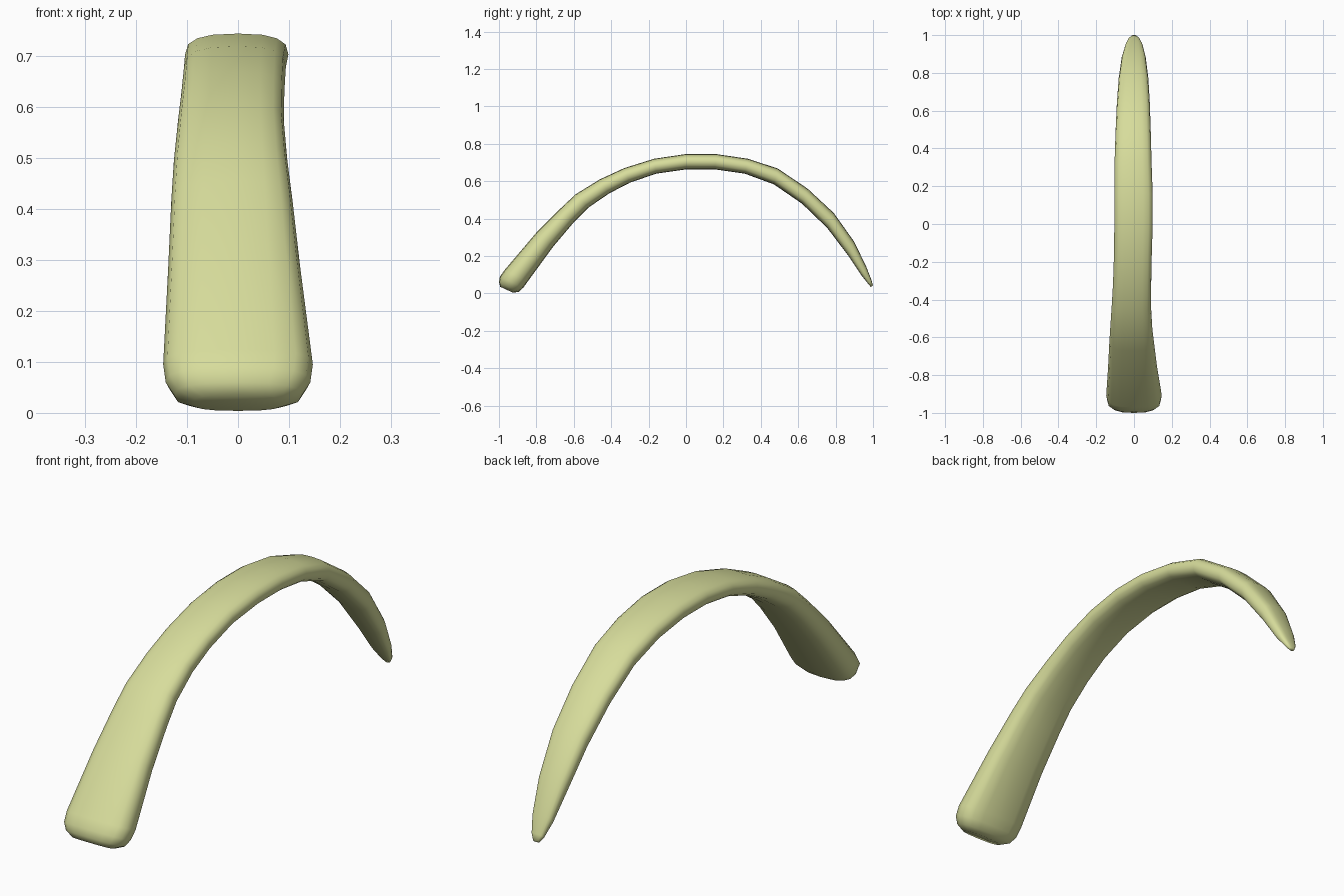
import bpy, bmesh, math
from mathutils import Vector

# Stations along the arch: outer y, z, inner y, z, left width, right width
stations = [
    (-0.993, 0.035, -0.925, 0.004, 0.090, 0.090),
    (-1.000, 0.060, -0.895, 0.008, 0.125, 0.125),
    (-0.995, 0.090, -0.870, 0.030, 0.142, 0.142),
    (-0.970, 0.125, -0.845, 0.065, 0.147, 0.147),
    (-0.800, 0.325, -0.710, 0.250, 0.137, 0.122),
    (-0.670, 0.455, -0.600, 0.380, 0.131, 0.107),
    (-0.590, 0.530, -0.520, 0.460, 0.126, 0.097),
    (-0.460, 0.610, -0.410, 0.535, 0.118, 0.090),
    (-0.330, 0.670, -0.300, 0.592, 0.111, 0.091),
    (-0.170, 0.720, -0.160, 0.640, 0.106, 0.094),
    (0.000, 0.745, 0.000, 0.663, 0.104, 0.099),
    (0.160, 0.745, 0.155, 0.663, 0.104, 0.099),
    (0.330, 0.720, 0.315, 0.640, 0.103, 0.093),
    (0.490, 0.668, 0.470, 0.583, 0.098, 0.089),
    (0.650, 0.560, 0.620, 0.480, 0.091, 0.084),
    (0.790, 0.430, 0.755, 0.350, 0.081, 0.076),
    (0.900, 0.275, 0.865, 0.205, 0.065, 0.062),
    (0.965, 0.140, 0.935, 0.100, 0.045, 0.045),
    (0.992, 0.070, 0.975, 0.050, 0.027, 0.027),
    (1.000, 0.042, 0.988, 0.034, 0.012, 0.012),
]
SIDES = 16


def rounded(v, power=0.75):
    return math.copysign(abs(v) ** power, v)


# Curved rib: rounded flat section swept along the stations
bm = bmesh.new()
rings = []
for oy, oz, iy, iz, left, right in stations:
    outer, inner = Vector((0, oy, oz)), Vector((0, iy, iz))
    mid, half = (outer + inner) / 2, (outer - inner) / 2
    ring = []
    for i in range(SIDES):
        a = 2 * math.pi * i / SIDES
        c, s = rounded(math.cos(a)), rounded(math.sin(a))
        x = c * (right if c > 0 else left)
        ring.append(bm.verts.new(mid + half * s + Vector((x, 0, 0))))
    rings.append(ring)
for r0, r1 in zip(rings, rings[1:]):
    for i in range(SIDES):
        j = (i + 1) % SIDES
        bm.faces.new((r0[i], r0[j], r1[j], r1[i]))

# Closed ends
bm.faces.new(rings[0])
bm.faces.new(rings[-1])
bmesh.ops.recalc_face_normals(bm, faces=bm.faces)

mesh = bpy.data.meshes.new("curved_rib")
bm.to_mesh(mesh)
bm.free()
rib = bpy.data.objects.new("curved_rib", mesh)
bpy.context.collection.objects.link(rib)
for p in mesh.polygons:
    p.use_smooth = True

mat = bpy.data.materials.new("pale_green")
mat.diffuse_color = (0.68, 0.72, 0.33, 1)
mesh.materials.append(mat)
